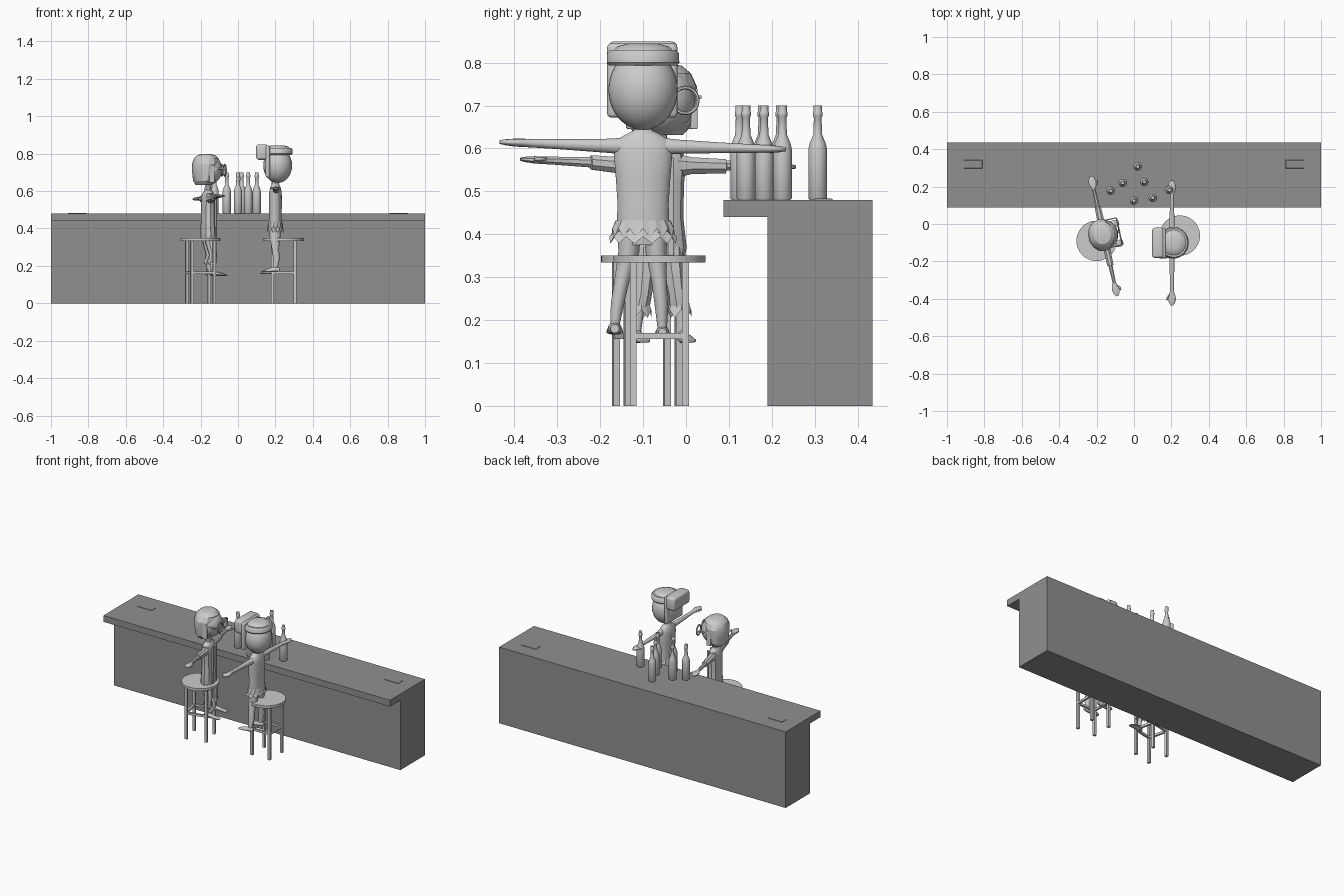
import bpy, bmesh, math
from mathutils import Matrix, Vector

if "Cube" in bpy.data.objects:
    bpy.data.objects.remove(bpy.data.objects["Cube"])


def material(name, v):
    m = bpy.data.materials.new(name)
    m.diffuse_color = (v, v, v, 1)
    m.use_nodes = True
    m.node_tree.nodes["Principled BSDF"].inputs["Base Color"].default_value = m.diffuse_color
    return m


LIGHT = material("light grey", 0.6)
DARK = material("counter grey", 0.28)
I = Matrix.Identity(4)


def finish(name, bm, mat, M=I, smooth=None):
    bmesh.ops.recalc_face_normals(bm, faces=bm.faces)
    bm.transform(M)
    me = bpy.data.meshes.new(name)
    bm.to_mesh(me)
    bm.free()
    ob = bpy.data.objects.new(name, me)
    bpy.context.collection.objects.link(ob)
    me.materials.append(mat)
    if smooth:
        bpy.ops.object.select_all(action='DESELECT')
        ob.select_set(True)
        bpy.context.view_layer.objects.active = ob
        bpy.ops.object.shade_smooth_by_angle(angle=math.radians(smooth))
    return ob


def box(name, x, y, z, mat=LIGHT, M=I, bevel=0, smooth=None):
    """Box from (min, max) pairs, optionally bevelled."""
    bm = bmesh.new()
    lo, hi = Vector((x[0], y[0], z[0])), Vector((x[1], y[1], z[1]))
    bmesh.ops.create_cube(bm, size=1, matrix=Matrix.Translation((lo + hi) / 2) @ Matrix.Diagonal((*(hi - lo), 1)))
    if bevel:
        bmesh.ops.bevel(bm, geom=bm.edges[:], offset=bevel, segments=3, profile=0.5, affect='EDGES')
    return finish(name, bm, mat, M, smooth)


def loft(name, rings, axis='Z', seg=16, mat=LIGHT, M=I, smooth=50):
    """Elliptical rings (x, y, z, radius_u, radius_v) joined along an axis."""
    u, v = {'Z': ((1, 0, 0), (0, 1, 0)), 'Y': ((1, 0, 0), (0, 0, 1)), 'X': ((0, 1, 0), (0, 0, 1))}[axis]
    u, v = Vector(u), Vector(v)
    bm = bmesh.new()
    rows = []
    for x, y, z, ru, rv in rings:
        rows.append([bm.verts.new(Vector((x, y, z)) + u * ru * math.cos(a) + v * rv * math.sin(a))
                     for a in (2 * math.pi * (i + .5) / seg for i in range(seg))])
    for a, b in zip(rows, rows[1:]):
        for i in range(seg):
            j = (i + 1) % seg
            bm.faces.new((a[i], a[j], b[j], b[i]))
    bm.faces.new(rows[0])
    bm.faces.new(rows[-1])
    return finish(name, bm, mat, M, smooth)


def ball(name, c, r, seg, M, smooth):
    bm = bmesh.new()
    bmesh.ops.create_uvsphere(bm, u_segments=seg, v_segments=seg // 2 + 2, radius=1,
                              matrix=Matrix.Translation(c) @ Matrix.Diagonal((*r, 1)))
    return finish(name, bm, LIGHT, M, smooth)


def ragged(name, c, z, top, bottom, drop, seg, M):
    """Torn hem: a flared ring whose lower edge zigzags."""
    bm = bmesh.new()
    rows = [[], []]
    for i in range(seg):
        a = 2 * math.pi * i / seg
        for row, (rx, ry), zz in ((rows[0], top, z), (rows[1], bottom, z - drop * (1 if i % 2 else .45))):
            row.append(bm.verts.new((c[0] + rx * math.cos(a), c[1] + ry * math.sin(a), zz)))
    for i in range(seg):
        j = (i + 1) % seg
        bm.faces.new((rows[0][i], rows[0][j], rows[1][j], rows[1][i]))
    return finish(name, bm, LIGHT, M)


# Counter: overhanging profile pushed along x, plus two thin inlays
bm = bmesh.new()
prof = [(.19, 0), (.435, 0), (.435, .48), (.087, .48), (.087, .44), (.19, .44)]
face = bm.faces.new([bm.verts.new((-1, y, z)) for y, z in prof])
ext = bmesh.ops.extrude_face_region(bm, geom=[face])
bmesh.ops.translate(bm, vec=(2, 0, 0), verts=[e for e in ext['geom'] if isinstance(e, bmesh.types.BMVert)])
finish("counter", bm, DARK)
for s in (-1, 1):
    box("counter_inlay", (s * .86 - .05, s * .86 + .05), (.297, .342), (.474, .483), DARK, bevel=.003)

# Bottles
bottle = [(.48, .019), (.484, .022), (.598, .022), (.612, .019), (.632, .0105), (.672, .009),
          (.676, .0115), (.684, .0115), (.687, .010), (.70, .010)]
for x, y in [(.02, .307), (.055, .225), (-.06, .22), (-.125, .178), (0, .125), (.1, .14), (.19, .182)]:
    loft("bottle", [(x, y, z, r, r) for z, r in bottle], seg=20, smooth=40)


# Stools: round seat, four square legs, rungs
def stool(x, y, turn):
    M = Matrix.Translation((x, y, 0)) @ Matrix.Rotation(math.radians(turn), 4, 'Z')
    loft("stool_seat", [(0, 0, .334, .108, .108), (0, 0, .35, .108, .108)], seg=32, M=M, smooth=30)
    h, w = .061, .008
    for sx in (-1, 1):
        for sy in (-1, 1):
            box("stool_leg", (sx * h - w, sx * h + w), (sy * h - w, sy * h + w), (0, .336), M=M)
        box("stool_rung", (sx * h - .006, sx * h + .006), (-h, h), (.156, .17), M=M)
        box("stool_rung", (-h, h), (sx * h - .006, sx * h + .006), (.156, .17), M=M)


stool(-.2, -.09, 13)
stool(.245, -.062, 0)


# Figures are built facing +x, then turned into place
def arm(s, z0, z1, x0, r, length, seg, M, smooth):
    def p(t, ru, rv):
        return (x0, s * (.045 + (length - .045) * t), z0 + (z1 - z0) * t, ru, rv)
    loft("arm", [p(0, r * 1.25, r * 1.5), p(.1, r * 1.1, r * 1.2), p(.45, r * .85, r * .9), p(.74, r * .7, r * .7),
                 p(.8, r * 1.2, r * .7), p(.88, r * 1.6, r * .65), p(.95, r * 1.2, r * .5), p(1, r * .5, r * .3)],
         'Y', seg, M=M, smooth=smooth)
    loft("thumb", [(x0 + .01, s * length * .82, z1, .005, .005), (x0 + .024, s * length * .87, z1, .006, .005),
                   (x0 + .026, s * length * .92, z1, .003, .003)], 'Y', 8, M=M)


def foot(x, y, z, seg, M, smooth):
    loft("foot", [(x - .022, y, z + .014, .01, .01), (x, y, z + .016, .015, .016), (x + .03, y, z + .011, .018, .011),
                  (x + .06, y, z + .006, .02, .006), (x + .075, y, z + .003, .012, .003)], 'X', seg, M=M, smooth=smooth)


# Right figure: smooth, bare arms, torn shorts, headband
A = Matrix.Translation((.2, -.1, 0)) @ Matrix.Rotation(math.pi, 4, 'Z')
loft("torso", [(0, 0, .375, .03, .055), (0, 0, .42, .036, .062), (0, 0, .47, .033, .06), (0, 0, .53, .035, .064),
               (0, 0, .59, .034, .069), (0, 0, .617, .029, .066), (0, 0, .632, .022, .042), (0, 0, .642, .018, .022),
               (0, 0, .67, .017, .02)], seg=24, M=A)
arm(1, .605, .615, -.003, .014, .335, 14, A, 60)
arm(-1, .605, .598, -.003, .014, .333, 14, A, 60)
ball("head", (-.012, 0, .737), (.077, .081, .094), 28, A, 60)
loft("headband", [(-.012, 0, .794, .075, .08), (-.012, 0, .80, .081, .085), (-.012, 0, .822, .08, .084),
                  (-.012, 0, .83, .074, .077)], seg=28, M=A, smooth=40)
loft("crown", [(-.012, 0, .825, .07, .072), (-.012, 0, .838, .058, .06), (-.012, 0, .845, .03, .032)], seg=28, M=A)
box("hair_front", (.04, .103), (-.08, .082), (.767, .85), M=A, bevel=.015, smooth=40)
box("hair_panel", (.03, .052), (-.08, .084), (.672, .845), M=A, bevel=.01, smooth=40)
ragged("shorts", (0, 0), .432, (.037, .064), (.042, .074), .04, 28, A)
ragged("shorts_hem", (0, 0), .408, (.036, .064), (.044, .079), .03, 24, A)
for y0, y1, x1, z in ((.033, .066, 0, .166), (-.03, -.045, .005, .157)):
    loft("leg", [(0, y0, .41, .032, .028), (.002, y0, .36, .03, .025), (0, y0 + (y1 - y0) * .5, .29, .019, .018),
                 (-.006, y0 + (y1 - y0) * .8, .24, .018, .016), (x1, y1, z + .02, .012, .011), (x1, y1, z + .008, .012, .011)],
         seg=16, M=A)
    foot(x1, y1, z, 12, A, 60)

# Left figure: faceted, open jacket with sleeves, bobbed hair and round glasses
B = Matrix.Translation((-.16, -.065, 0)) @ Matrix.Rotation(math.radians(12.3), 4, 'Z')
loft("jacket", [(.0, 0, .335, .038, .062), (0, 0, .37, .042, .068), (0, 0, .44, .037, .06), (0, 0, .52, .036, .062),
                (0, 0, .565, .035, .067), (0, 0, .588, .028, .06), (0, 0, .605, .018, .024), (0, 0, .66, .016, .018)],
     seg=10, M=B, smooth=25)
for y in (-.022, .022):
    box("lapel", (.03, .042), (y - .007, y + .007), (.35, .58), M=B, bevel=.003)
for s, z in ((1, .557), (-1, .575)):
    arm(s, .563, z, 0, .014, .328, 8, B, 30)
    loft("sleeve", [(0, s * .04, .56, .026, .03), (0, s * .08, .56, .02, .021), (0, s * .16, .56 + (z - .56) * .5, .018, .018),
                    (0, s * .162, .56 + (z - .56) * .5, .012, .012)], 'Y', 8, M=B, smooth=25)
ball("head", (0, .008, .715), (.078, .08, .084), 16, B, 30)
loft("hair", [(-.022, .008, .632, .042, .056), (-.018, .008, .655, .06, .078), (-.016, .008, .70, .067, .086),
              (-.012, .008, .745, .072, .087), (-.008, .008, .775, .066, .072), (-.008, .008, .793, .046, .05),
              (-.008, .008, .798, .02, .022)], seg=14, M=B, smooth=25)
for s in (-1, 1):
    box("side_lock", (-.01, .02), (.008 + s * .075 - .008, .008 + s * .075 + .008), (.645, .74), M=B, bevel=.004)
    # glasses rim and arm
    bpy.ops.mesh.primitive_torus_add(major_segments=20, minor_segments=6, major_radius=.03, minor_radius=.0045)
    rim = bpy.context.object
    rim.name = "glasses_rim"
    rim.matrix_world = B @ Matrix.Translation((.085, .008 + s * .038, .712)) @ Matrix.Rotation(math.pi / 2, 4, 'Y')
    rim.data.materials.append(LIGHT)
    box("glasses_arm", (.0, .085), (.008 + s * .074 - .003, .008 + s * .074 + .003), (.715, .723), M=B)
box("glasses_bridge", (.082, .088), (-.004, .02), (.713, .72), M=B)
loft("nose", [(.07, .008, .70, .009, .009), (.09, .008, .698, .006, .006)], 'X', 8, M=B)
for s in (-1, 1):
    y = s * .034
    loft("trouser_leg", [(.0, y * .9, .37, .036, .03), (.008, y, .32, .03, .026), (.018, y * 1.2, .26, .022, .022),
                         (.012, y * 1.4, .225, .022, .024)], seg=8, M=B, smooth=25)
    ragged("trouser_hem", (.012, y * 1.4), .24, (.022, .024), (.025, .03), .035, 12, B)
    loft("shin", [(.012, y * 1.4, .24, .014, .014), (.014, y * 1.6, .175, .011, .011), (.016, y * 1.6, .155, .011, .011)],
         seg=8, M=B)
    foot(.018, y * 1.6, .146, 8, B, 30)
